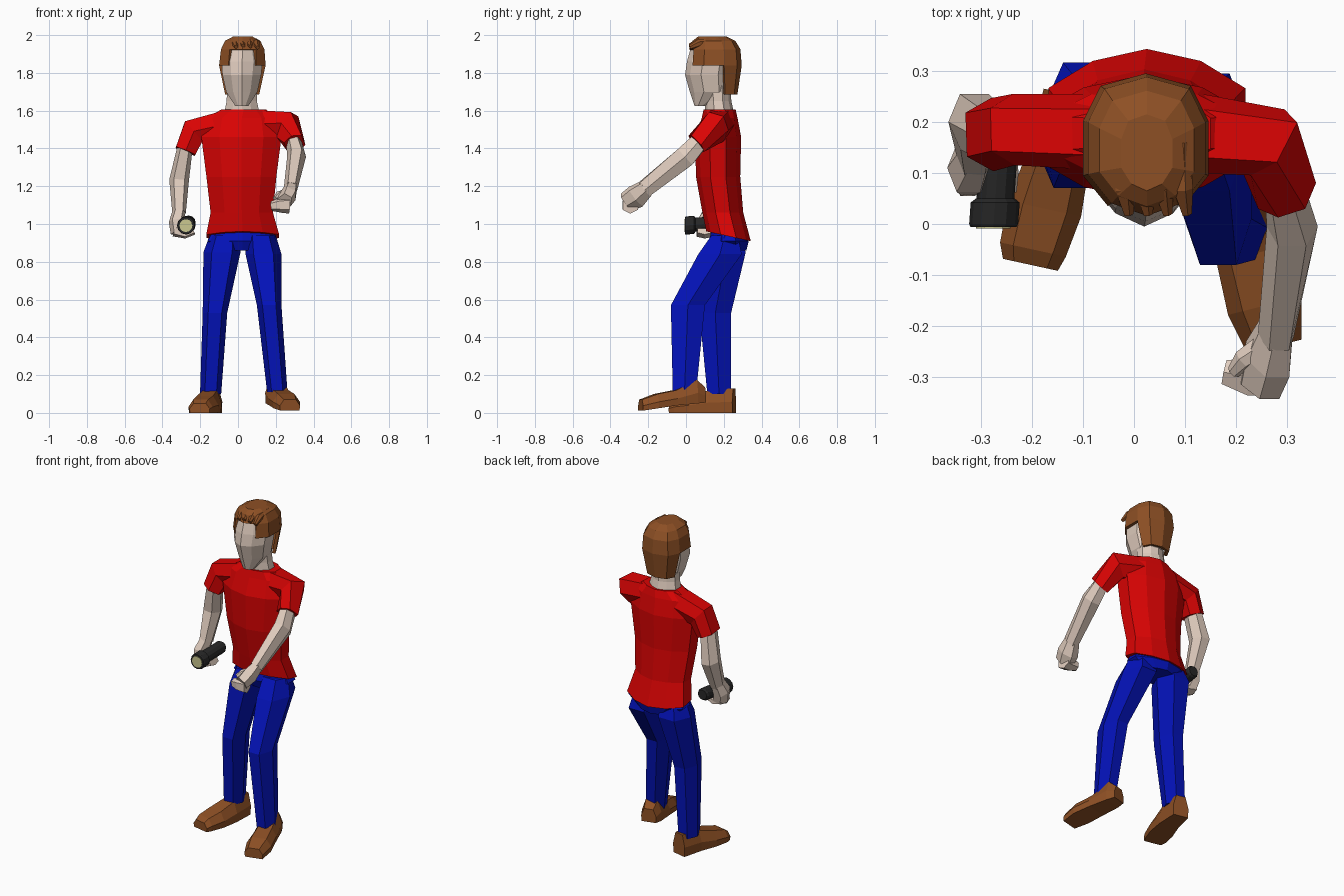
import bpy, bmesh
from mathutils import Vector

def material(name, rgb):
    m = bpy.data.materials.new(name)
    m.diffuse_color = (*rgb, 1)
    return m

RED = material("red_cloth", (0.7, 0.001, 0.001))
BLUE = material("blue_cloth", (0.001, 0.006, 0.48))
BROWN = material("brown", (0.27, 0.08, 0.018))
SKIN = material("skin", (0.74, 0.6, 0.51))
BLACK = material("black", (0.02, 0.02, 0.02))
LENS = material("lens", (0.6, 0.58, 0.28))

# Cross-sections: limb, sleeve, body with a centre ridge, skull, round
LIMB = [(1, 0), (.55, 1), (-.55, 1), (-1, 0), (-.55, -1), (.55, -1)]
SLEEVE = [(1, .6), (0, 1), (-1, .6), (-1, -.6), (0, -1), (1, -.6)]
BODY = [(1, .35), (.55, .8), (0, 1), (-.55, .8), (-1, .35),
        (-1, -.35), (-.55, -.8), (0, -1), (.55, -.8), (1, -.35)]
SKULL = [(1, .35), (.72, .83), (0, 1), (-.72, .83), (-1, .35),
         (-1, -.4), (-.6, -.82), (0, -1), (.6, -.82), (1, -.4)]
ROUND = [(1, 0), (.87, .5), (.5, .87), (0, 1), (-.5, .87), (-.87, .5),
         (-1, 0), (-.87, -.5), (-.5, -.87), (0, -1), (.5, -.87), (.87, -.5)]

def loft(name, rings, mat, keep=None):
    """Skin a list of rings, cap the ends, optionally keep only some faces."""
    bm = bmesh.new()
    loops = [[bm.verts.new(p) for p in ring] for ring in rings]
    n = len(loops[0])
    for a, b in zip(loops, loops[1:]):
        for i in range(n):
            j = (i + 1) % n
            bm.faces.new((a[i], a[j], b[j], b[i]))
    bm.faces.new(loops[0])
    bm.faces.new(loops[-1])
    bmesh.ops.recalc_face_normals(bm, faces=bm.faces)
    if keep:
        drop = [f for f in bm.faces if not keep(f.calc_center_median())]
        bmesh.ops.delete(bm, geom=drop, context='FACES')
    me = bpy.data.meshes.new(name)
    bm.to_mesh(me)
    bm.free()
    me.materials.append(mat)
    ob = bpy.data.objects.new(name, me)
    bpy.context.collection.objects.link(ob)
    return ob

def tube(name, path, mat, profile=LIMB, flat=False, keep=None):
    """Path entries are x, y, z, half width, half depth."""
    pts = [Vector(p[:3]) for p in path]
    rings = []
    for i, (c, p) in enumerate(zip(pts, path)):
        t = Vector((0, 0, 1))
        if not flat:
            t = Vector()
            if i > 0:
                t += (c - pts[i - 1]).normalized()
            if i < len(pts) - 1:
                t += (pts[i + 1] - c).normalized()
            t.normalize()
        v = Vector((0, 1, 0))
        v = (v - t * v.dot(t)).normalized()
        u = v.cross(t)
        rings.append([c + u * a * p[3] + v * b * p[4] for a, b in profile])
    return loft(name, rings, mat, keep)

def shoe(name, sections):
    """Sections run heel to toe: x, y, bottom z, top z, half width."""
    d = Vector((sections[-1][0] - sections[0][0], sections[-1][1] - sections[0][1], 0)).normalized()
    side = Vector((-d.y, d.x, 0))
    prof = [(.95, 0), (1, .45), (.6, 1), (-.6, 1), (-1, .45), (-.95, 0)]
    rings = [[Vector((x, y, lo + (hi - lo) * h)) + side * s * w for s, h in prof]
             for x, y, lo, hi, w in sections]
    loft(name, rings, BROWN)

# Shirt body, with the hem dropping toward the back
shirt = tube("shirt", [(.025, .225, .935, .193, .118), (.02, .195, 1.06, .165, .108),
                       (.018, .17, 1.25, .185, .117), (.018, .17, 1.46, .212, .122),
                       (.02, .178, 1.56, .19, .095), (.03, .178, 1.605, .12, .085)],
             RED, BODY, flat=True)
for v in shirt.data.vertices[:len(BODY)]:
    v.co.z -= (v.co.y - .225) * .22

# Sleeves
tube("right_sleeve", [(-.06, .18, 1.53, .072, .075), (-.235, .185, 1.49, .07, .07),
                      (-.278, .175, 1.385, .055, .072)], RED, SLEEVE)
tube("left_sleeve", [(.1, .18, 1.53, .072, .08), (.262, .16, 1.515, .076, .075),
                     (.3, .055, 1.425, .05, .062)], RED, SLEEVE)

# Trousers
tube("trouser_seat", [(.025, .222, .97, .155, .085), (.025, .226, .91, .186, .106),
                      (.025, .23, .86, .12, .09)], BLUE, BODY, flat=True)
tube("right_trouser_leg", [(-.07, .215, .94, .08, .07), (-.085, .216, .85, .098, .1),
                           (-.122, .155, .53, .065, .084), (-.145, .175, .1, .056, .062)],
     BLUE, flat=True)
tube("left_trouser_leg", [(.12, .205, .94, .08, .07), (.135, .18, .84, .095, .115),
                          (.165, .01, .57, .065, .09), (.208, -.008, .11, .054, .062)],
     BLUE, flat=True)

# Shoes
shoe("right_shoe", [(-.13, .255, 0, .13, .048), (-.148, .13, 0, .12, .062),
                    (-.175, .03, 0, .09, .073), (-.198, -.05, 0, .07, .066),
                    (-.203, -.08, 0, .05, .055)])
shoe("left_shoe", [(.19, .095, .055, .135, .045), (.2, .05, .05, .175, .058),
                   (.228, -.06, .04, .12, .068), (.256, -.16, .025, .1, .074),
                   (.275, -.24, .012, .07, .055)])

# Arms
tube("right_arm", [(-.278, .175, 1.42, .04, .05), (-.312, .2, 1.23, .052, .055),
                   (-.312, .135, 1.06, .036, .042)], SKIN)
tube("left_arm", [(.295, .075, 1.44, .04, .045), (.31, -.005, 1.355, .05, .056),
                  (.278, -.22, 1.185, .036, .044)], SKIN)

# Right hand, wrapped under the torch
tube("right_hand", [(-.312, .138, 1.07, .034, .04), (-.324, .11, 1.01, .042, .05),
                    (-.312, .1, .955, .045, .045)], SKIN)
tube("right_fingers", [(-.335, .1, .965, .032, .045), (-.28, .1, .945, .022, .044),
                       (-.235, .1, .965, .022, .038)], SKIN)

# Left hand, half closed
tube("left_hand", [(.279, -.21, 1.19, .035, .043), (.262, -.265, 1.145, .046, .058),
                   (.245, -.315, 1.115, .04, .05)], SKIN)
tube("left_fingers", [(.27, -.295, 1.1, .045, .04), (.225, -.3, 1.1, .04, .036),
                      (.178, -.29, 1.095, .026, .024)], SKIN)
tube("left_thumb", [(.25, -.24, 1.165, .02, .02), (.215, -.265, 1.155, .018, .018),
                    (.195, -.29, 1.135, .012, .012)], SKIN)

# Torch: body, flared head, lens
def torch(name, sections, mat):
    """Sections are distance along the torch and radius."""
    loft(name, [[Vector((-.275 + .07 * s + a * r, s, .992 + .08 * s + b * r))
                 for a, b in ROUND] for s, r in sections], mat)

torch("torch_body", [(.04, .037), (.2, .037), (.212, .03)], BLACK)
torch("torch_head", [(-.006, .045), (.0, .048), (.042, .048), (.05, .038)], BLACK)
torch("torch_lens", [(-.009, .034), (.01, .034)], LENS)

# Neck and head
tube("neck", [(.02, .178, 1.58, .095, .078), (.02, .17, 1.65, .08, .07),
              (.02, .165, 1.74, .078, .07)], SKIN, BODY, flat=True)
tube("head", [(.02, .075, 1.625, .035, .03), (.02, .135, 1.7, .083, .115),
              (.02, .125, 1.79, .103, .13), (.022, .135, 1.86, .108, .13),
              (.025, .145, 1.95, .085, .115)], SKIN, BODY, flat=True)

# Hair cap, open over the face, reaching down to the nape
hair = tube("hair", [(.022, .172, 1.685, .09, .1), (.023, .152, 1.84, .123, .143),
                     (.025, .152, 1.925, .115, .136), (.025, .148, 1.97, .093, .113),
                     (.025, .14, 1.993, .05, .075)], BROWN, SKULL, flat=True,
            keep=lambda c: c.z > 1.93 or (c.y > .17 and c.z > 1.7) or (c.z > 1.84 and c.y > .045))
thick = hair.modifiers.new("thickness", 'SOLIDIFY')
thick.thickness = .02

# Tufts combed toward the forehead
for i in range(4):
    x = -.022 + i * .038
    drop = .006 * abs(i - 1.2)
    tube("hair_tuft", [(x, .16, 1.982 - drop, .016, .01), (x + .003, .07, 1.968 - drop, .022, .018),
                       (x + .012, .02, 1.945 - drop, .01, .01)], BROWN)
